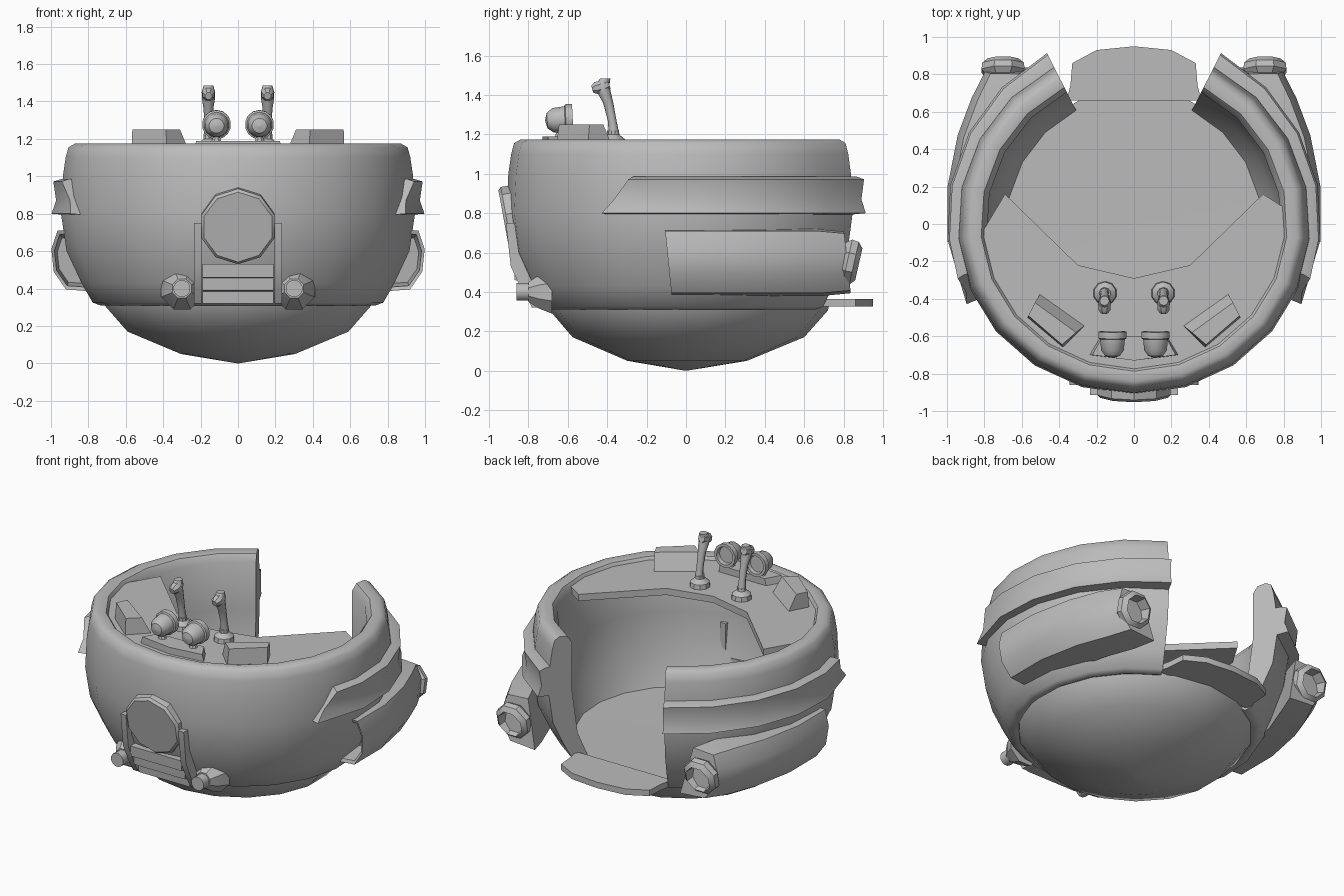
import bpy, bmesh, math
from mathutils import Vector

if "Cube" in bpy.data.objects:
    bpy.data.objects.remove(bpy.data.objects["Cube"])

grey = bpy.data.materials.new("plain grey")
grey.diffuse_color = (0.5, 0.5, 0.5, 1)
grey.use_nodes = True
grey.node_tree.nodes["Principled BSDF"].inputs["Base Color"].default_value = grey.diffuse_color


def loft(name, rings, smooth=35):
    """Skin a list of equal closed rings and cap both ends."""
    bm = bmesh.new()
    vs = [[bm.verts.new(p) for p in r] for r in rings]
    n = len(rings[0])
    for a, b in zip(vs, vs[1:]):
        for i in range(n):
            j = (i + 1) % n
            bm.faces.new((a[i], a[j], b[j], b[i]))
    bm.faces.new(vs[0])
    bm.faces.new(vs[-1])
    bmesh.ops.remove_doubles(bm, verts=bm.verts, dist=0.0001)
    bmesh.ops.recalc_face_normals(bm, faces=bm.faces)
    me = bpy.data.meshes.new(name)
    bm.to_mesh(me)
    bm.free()
    me.materials.append(grey)
    ob = bpy.data.objects.new(name, me)
    bpy.context.collection.objects.link(ob)
    bpy.ops.object.select_all(action='DESELECT')
    ob.select_set(True)
    bpy.context.view_layer.objects.active = ob
    bpy.ops.object.shade_smooth_by_angle(angle=math.radians(smooth))
    return ob


def lathe(name, origin, axis, profile, n):
    """Profile of (radius, height) turned about an axis."""
    q = Vector(axis).to_track_quat('Z', 'Y')
    return loft(name, [[Vector(origin) + q @ Vector((r * math.cos(t), r * math.sin(t), h))
                        for t in [2 * math.pi * (i + 0.5) / n for i in range(n)]]
                       for r, h in profile])


def prism(name, outline, z0, z1):
    return loft(name, [[(x, y, z) for x, y in outline] for z in (z0, z1)])


def polar(r, deg, z):
    a = math.radians(deg)
    y = r * math.sin(a)
    return Vector((r * math.cos(a), y * (0.96 if y < 0 else 1), z))


# Hull wall: thick rounded section swept round, open at the back
section = [(0.74, 0.31), (0.78, 0.325), (0.84, 0.43), (0.92, 0.6), (0.95, 0.8), (0.94, 1.0),
           (0.925, 1.1), (0.91, 1.155), (0.875, 1.175), (0.82, 1.165), (0.79, 1.12),
           (0.79, 0.8), (0.75, 0.5), (0.68, 0.335)]
loft("hull_wall", [[polar(r, -243 + 17 * k, z) for r, z in section] for k in range(19)], 45)

# Bowl under the hull with the cockpit floor on top
bowl = [(0.005, 0), (0.31, 0.05), (0.6, 0.17), (0.72, 0.305), (0.73, 0.34), (0.005, 0.335)]
loft("bowl_and_floor", [[polar(r, 20 * i + 10, z) for i in range(18)] for r, z in bowl])

# Rear step
step = [(-0.36, 0.66), (-0.34, 0.74), (-0.33, 0.86), (-0.2, 0.93), (0, 0.95),
        (0.2, 0.93), (0.33, 0.86), (0.34, 0.74), (0.36, 0.66)]
prism("rear_step", step, 0.325, 0.365)

# Front deck
arc = [polar(0.83, a, 0)[:2] for a in range(-175, 0, 17)] + [polar(0.83, 5, 0)[:2]]
prism("deck", arc + [(0.69, 0.16), (0.3, -0.22), (0, -0.29), (-0.3, -0.22), (-0.69, 0.16)],
      1.10, 1.145)

# Round nose plate, grille steps and side rails
lathe("nose_plate", (0, -0.83, 0.745), (0, -0.98, -0.18),
      [(0.205, 0), (0.205, 0.075), (0.19, 0.09)], 10)
steps = [(-0.7, 0.53), (-0.875, 0.53), (-0.87, 0.46), (-0.84, 0.455), (-0.835, 0.39),
         (-0.79, 0.385), (-0.785, 0.32), (-0.7, 0.32)]
loft("grille_steps", [[(x, y, z) for y, z in steps] for x in (-0.19, 0.19)], 20)
rail = [(-0.7, 0.75), (-0.915, 0.75), (-0.89, 0.53), (-0.83, 0.4), (-0.78, 0.32), (-0.7, 0.32)]

# Console stand for the gauges
loft("gauge_stand", [[(x * k, y, z) for x, y in
                      [(-0.24, -0.70), (-0.18, -0.60), (0.18, -0.60), (0.24, -0.70), (0, -0.73)]]
                     for k, z in ((1, 1.13), (0.93, 1.19))])

band = [(0.88, 0.985), (0.95, 0.985), (0.99, 0.972), (0.975, 0.87), (1.0, 0.80), (0.88, 0.79)]
pod = [(0.72, 0.38), (0.92, 0.395), (0.985, 0.49), (0.998, 0.61), (0.965, 0.71), (0.80, 0.72)]
for s, side in ((-1, "left"), (1, "right")):
    def m(p):
        return Vector((s * p[0], p[1], p[2]))

    loft(side + "_nose_rail", [[(s * x, y, z) for y, z in rail] for x in (0.195, 0.235)], 20)

    # Raised side band with a slanted front end
    rings = []
    for k, a in enumerate((-27, -5, 12, 29, 46, 63)):
        rings.append([m(polar(r + 0.025 * (k / 5) ** 2,
                              a + (50 * (z - 0.79) if k == 0 else 0), z)) for r, z in band])
    loft(side + "_band", rings, 30)

    # Thruster pod with hollow intake
    def pod_ring(y, dx, k=1.0):
        return [m((0.87 + (x - 0.87) * k + dx, y - 0.1 * (z - 0.55), 0.55 + (z - 0.55) * k))
                for x, z in pod]
    loft(side + "_thruster_pod",
         [pod_ring(0.1, 0, 0.75), pod_ring(-0.08, 0, 0.87), pod_ring(-0.09, 0),
          pod_ring(0.2, 0), pod_ring(0.48, -0.055), pod_ring(0.68, -0.13),
          pod_ring(0.82, -0.19, 0.92)], 40)
    lathe(side + "_nozzle", m((0.70, 0.79, 0.56)), (0, 0.97, -0.22),
          [(0.1, 0), (0.125, 0.03), (0.12, 0.065), (0.09, 0.09), (0.075, 0.02)], 8)

    # Front pipe and its housing
    lathe(side + "_pipe_housing", m((0.3, -0.68, 0.4)), (0, -1, 0),
          [(0.12, 0), (0.09, 0.07), (0.055, 0.12)], 8)
    lathe(side + "_front_pipe", m((0.3, -0.7, 0.4)), (0, -1, 0),
          [(0.046, 0), (0.046, 0.16)], 12)

    # Wedge console
    base = [(0.26, -0.54), (0.50, -0.37), (0.57, -0.50), (0.38, -0.66)]
    top = [(0.31, -0.58), (0.53, -0.42), (0.565, -0.49), (0.385, -0.645)]
    loft(side + "_console", [[m((x, y, 1.13)) for x, y in base],
                             [m((x, y, 1.25)) for x, y in top]], 20)

    # Gauge: dome at the front, recessed dial facing the pilot
    lathe(side + "_gauge", m((0.115, -0.715, 1.27)), (0, 1, 0.05),
          [(0.005, 0), (0.04, 0.01), (0.062, 0.04), (0.068, 0.1), (0.078, 0.105),
           (0.078, 0.14), (0.06, 0.14), (0.055, 0.115)], 14)
    lathe(side + "_gauge_foot", m((0.115, -0.64, 1.17)), (0, 0, 1),
          [(0.035, 0), (0.02, 0.04)], 8)

    # Joystick: flared boot, bent stalk and grip head
    lathe(side + "_stick_boot", m((0.155, -0.37, 1.14)), (0, 0, 1),
          [(0.065, 0), (0.06, 0.035), (0.03, 0.06), (0.03, 0.08)], 10)
    path = [(-0.365, 1.2, 0.027), (-0.375, 1.27, 0.022), (-0.395, 1.36, 0.026),
            (-0.415, 1.41, 0.034), (-0.425, 1.45, 0.036), (-0.41, 1.485, 0.026)]
    loft(side + "_stick", [[m((0.158 + r * math.cos(t), y + r * math.sin(t), z))
                            for t in [math.pi * i / 4 for i in range(8)]]
                           for y, z, r in path], 50)
    lathe(side + "_stick_head", m((0.158, -0.39, 1.455)), (0, -1, -0.3),
          [(0.025, 0), (0.034, 0.02), (0.034, 0.07), (0.02, 0.09)], 8)
